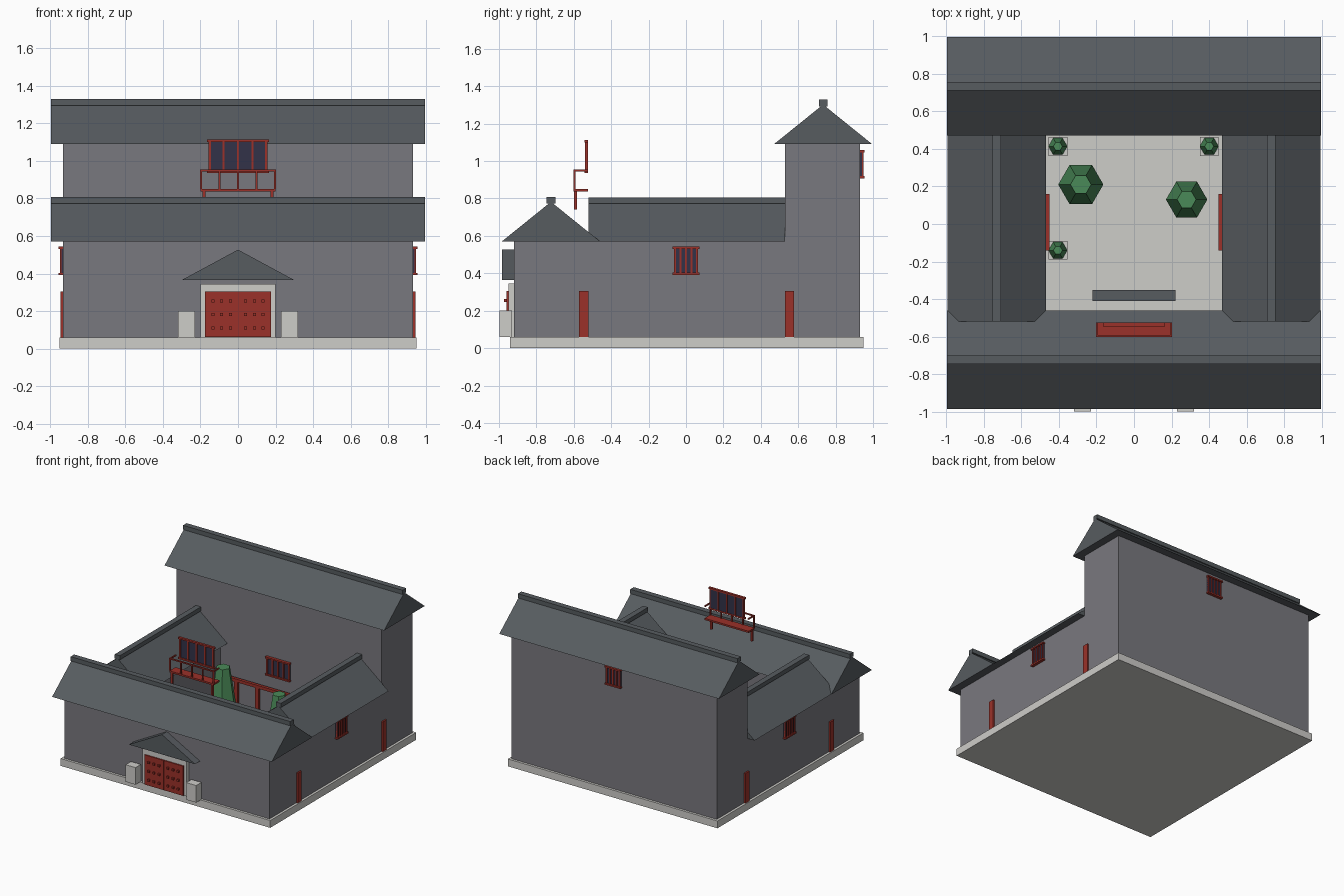
import bpy, bmesh, math
from mathutils import Matrix, Vector

if "Cube" in bpy.data.objects:
    bpy.data.objects.remove(bpy.data.objects["Cube"])


def material(name, r, g, b):
    lin = lambda c: ((c / 255 + 0.055) / 1.055) ** 2.4
    m = bpy.data.materials.new(name)
    m.diffuse_color = (lin(r), lin(g), lin(b), 1)
    m.use_nodes = True
    m.node_tree.nodes["Principled BSDF"].inputs["Base Color"].default_value = m.diffuse_color
    return m


WALL = material("grey_brick", 121, 120, 126)
ROOF = material("slate_tile", 87, 92, 96)
STONE = material("pale_stone", 206, 205, 201)
RED = material("red_lacquer", 155, 49, 41)
DARK = material("dark_pane", 50, 50, 72)
GREEN = material("leaf_green", 74, 138, 88)
BROWN = material("trunk_brown", 96, 66, 44)


def finish(name, bm, mat):
    bmesh.ops.recalc_face_normals(bm, faces=bm.faces)
    me = bpy.data.meshes.new(name)
    bm.to_mesh(me)
    bm.free()
    me.materials.append(mat)
    ob = bpy.data.objects.new(name, me)
    bpy.context.collection.objects.link(ob)
    return ob


def boxes(name, mat, spans, xf=Matrix()):
    """One object from boxes given as (x0, x1, y0, y1, z0, z1)."""
    bm = bmesh.new()
    for x0, x1, y0, y1, z0, z1 in spans:
        m = (Matrix.Translation(((x0 + x1) / 2, (y0 + y1) / 2, (z0 + z1) / 2))
             @ Matrix.Diagonal((x1 - x0, y1 - y0, z1 - z0, 1)))
        bmesh.ops.create_cube(bm, size=1, matrix=xf @ m)
    return finish(name, bm, mat)


def gable(name, half, z0, z1, start, end, xf):
    """Triangular prism running along local y."""
    bm = bmesh.new()
    tri = [bm.verts.new((x, start, z)) for x, z in ((-half, z0), (half, z0), (0, z1))]
    face = bm.faces.new(tri)
    ext = bmesh.ops.extrude_face_region(bm, geom=[face])
    moved = [v for v in ext["geom"] if isinstance(v, bmesh.types.BMVert)]
    bmesh.ops.translate(bm, verts=moved, vec=(0, end - start, 0))
    bm.transform(xf)
    return finish(name, bm, ROOF)


def frustum(name, mat, x, y, z0, z1, r0, r1):
    bm = bmesh.new()
    bmesh.ops.create_cone(bm, cap_ends=True, segments=6, radius1=r0, radius2=r1, depth=z1 - z0,
                          matrix=Matrix.Translation((x, y, (z0 + z1) / 2)) @ Matrix.Rotation(math.pi / 2, 4, 'Z'))
    # keep a corner pointing along x
    if max(v.co.x - x for v in bm.verts) < r0 * 0.95:
        bmesh.ops.rotate(bm, verts=bm.verts, cent=(x, y, 0), matrix=Matrix.Rotation(math.pi / 6, 3, 'Z'))
    return finish(name, bm, mat)


def window(name, x, y, z, angle, w, h, bars=4):
    """Lattice window; local -y faces outwards from the wall."""
    xf = Matrix.Translation((x, y, z)) @ Matrix.Rotation(angle, 4, 'Z')
    a, b, t = w / 2, h / 2, 0.006
    boxes(name + "_pane", DARK, [(-a, a, -0.008, 0.004, -b, b)], xf)
    frame = [(-a - t, a + t, -0.022, 0.002, s * b - t, s * b + t) for s in (-1, 1)]
    for i in range(bars + 1):
        c = -a + t + (w - 2 * t) * i / bars
        frame.append((c - t, c + t, -0.016, 0.002, -b, b))
    boxes(name + "_frame", RED, frame, xf)


# Plinth and courtyard floor
boxes("plinth", STONE, [(-0.95, 0.95, -0.94, 0.95, 0, 0.06)])

# Front hall, rear hall and side wings
boxes("front_hall", WALL, [(-0.93, 0.93, -0.92, -0.52, 0.06, 0.57)])
boxes("rear_hall", WALL, [(-0.93, 0.93, 0.53, 0.93, 0.06, 1.09)])
for side, s in (("left", -1), ("right", 1)):
    x0, x1 = sorted((s * 0.53, s * 0.93))
    boxes(side + "_wing", WALL, [(x0, x1, -0.52, 0.53, 0.06, 0.57)])
    move = Matrix.Translation((s * 0.73, 0, 0))
    gable(side + "_wing_roof", 0.263, 0.57, 0.78, -0.52, 0.53, move)
    boxes(side + "_wing_ridge", ROOF, [(-0.023, 0.023, -0.52, 0.53, 0.772, 0.806)], move)

# Long roofs across x
turn = Matrix.Rotation(math.pi / 2, 4, 'Z')
for name, y, z in (("front", -0.722, 0.57), ("rear", 0.733, 1.09)):
    gable(name + "_roof", 0.263, z, z + 0.212, -0.995, 0.995, Matrix.Translation((0, y, 0)) @ turn)
    boxes(name + "_ridge", ROOF, [(-0.995, 0.995, y - 0.023, y + 0.023, z + 0.203, z + 0.238)])

# Gate with double doors, studs and canopy
boxes("gate_surround", STONE, [(-0.2, 0.2, -0.95, -0.91, 0.06, 0.345)])
boxes("gate_doors", RED, [(-0.175, -0.001, -0.96, -0.94, 0.062, 0.305),
                          (0.001, 0.175, -0.96, -0.94, 0.062, 0.305)])
boxes("door_studs", RED, [(s * x - 0.008, s * x + 0.008, -0.974, -0.955, z - 0.008, z + 0.008)
                          for s in (-1, 1) for x in (0.04, 0.087, 0.134) for z in (0.11, 0.182, 0.254)])
gable("gate_canopy", 0.3, 0.365, 0.527, -0.985, -0.915, Matrix())
boxes("gate_blocks", STONE, [(min(s * 0.23, s * 0.32), max(s * 0.23, s * 0.32), -0.998, -0.93, 0.06, 0.2)
                             for s in (-1, 1)])

# Red side doors, lattice windows and inner door frames on both wings
for side, s in (("left", -1), ("right", 1)):
    x0, x1 = sorted((s * 0.92, s * 0.943))
    boxes(side + "_side_doors", RED, [(x0, x1, y - 0.025, y + 0.025, 0.06, 0.305) for y in (-0.547, 0.553)])
    window(side + "_window", s * 0.932, 0, 0.467, s * math.pi / 2, 0.13, 0.14)
    x0, x1 = sorted((s * 0.45, s * 0.475))
    boxes(side + "_court_frame", RED, [(x0, x1, -0.14, 0.16, 0.29, 0.315)]
          + [(x0, x1, y - 0.012, y + 0.012, 0.06, 0.29) for y in (-0.12, 0.01, 0.14)])
window("rear_window", 0, 0.932, 0.983, math.pi, 0.13, 0.14)
window("court_window", 0.0, 0.528, 0.49, 0, 0.21, 0.14)

# Colonnade under the rear eave
boxes("colonnade", RED, [(-0.42, 0.42, 0.485, 0.51, 0.30, 0.325)]
      + [(x - 0.014, x + 0.014, 0.485, 0.51, 0.06, 0.30) for x in (-0.36, -0.17, 0.17, 0.36)])

# Balcony with lattice screen
y0, y1 = -0.602, -0.525
boxes("balcony_deck", RED, [(-0.2, 0.2, y0, y1, 0.836, 0.85)]
      + [(s * 0.182 - 0.008, s * 0.182 + 0.008, y0 + 0.002, y0 + 0.018, 0.74, 0.836) for s in (-1, 1)])
boxes("balcony_rail", RED, [(-0.202, 0.202, y0, y0 + 0.01, 0.944, 0.954)]
      + [(s * 0.197 - 0.005, s * 0.197 + 0.005, y0, y1, 0.944, 0.954) for s in (-1, 1)]
      + [(x - 0.005, x + 0.005, y0, y0 + 0.01, 0.85, 0.944) for x in (-0.197, -0.0985, 0, 0.0985, 0.197)])
boxes("balcony_screen", DARK, [(-0.155, 0.155, -0.534, -0.526, 0.94, 1.105)])
boxes("balcony_screen_frame", RED, [(-0.165, 0.165, -0.544, -0.524, z, z + 0.013) for z in (0.936, 1.1)]
      + [(x - 0.006, x + 0.006, -0.541, -0.524, 0.94, 1.105) for x in (-0.15, -0.077, 0, 0.077, 0.15)])

# Screen wall inside the courtyard
boxes("screen_wall", STONE, [(-0.2, 0.2, -0.395, -0.365, 0.06, 0.38)])
boxes("screen_wall_cap", ROOF, [(-0.222, 0.222, -0.41, -0.35, 0.38, 0.41)])

# Trees and potted shrubs
for i, (x, y, r, top) in enumerate(((-0.283, 0.21, 0.12, 0.55), (0.28, 0.13, 0.11, 0.51))):
    frustum(f"tree_trunk_{i}", BROWN, x, y, 0.06, 0.16, 0.03, 0.03)
    frustum(f"tree_crown_{i}", GREEN, x, y, 0.15, top, r, r * 0.46)
for i, (x, y) in enumerate(((-0.405, 0.413), (0.4, 0.413), (-0.405, -0.14))):
    boxes(f"pot_{i}", STONE, [(x - 0.05, x + 0.05, y - 0.05, y + 0.05, 0.06, 0.14)])
    frustum(f"shrub_{i}", GREEN, x, y, 0.14, 0.27, 0.05, 0.024)
